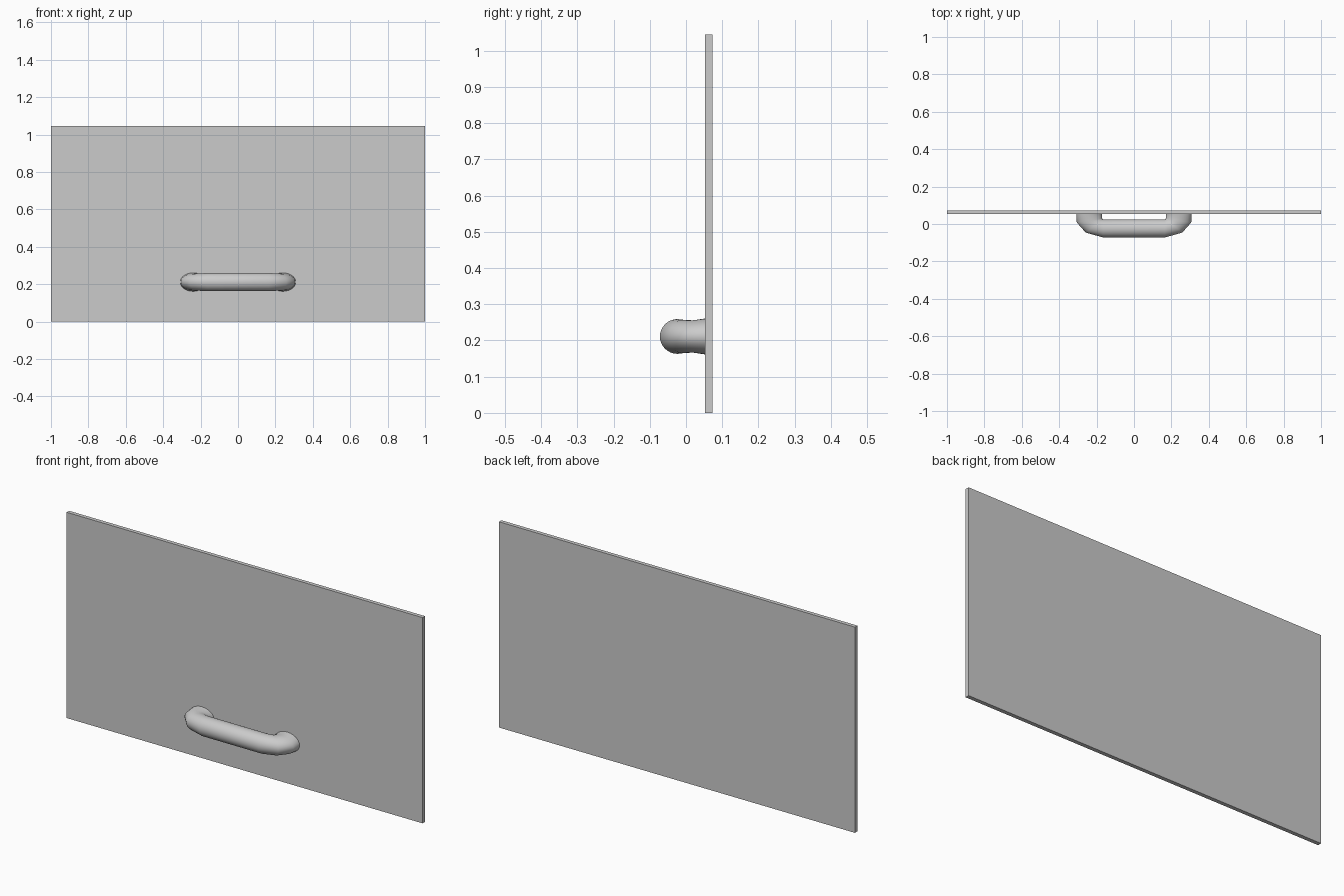
import bpy, bmesh, math
from mathutils import Vector

if "Cube" in bpy.data.objects:
    bpy.data.objects.remove(bpy.data.objects["Cube"])

def make_object(name, bm):
    bmesh.ops.recalc_face_normals(bm, faces=bm.faces)
    mesh = bpy.data.meshes.new(name)
    bm.to_mesh(mesh)
    bm.free()
    obj = bpy.data.objects.new(name, mesh)
    bpy.context.collection.objects.link(obj)
    return obj

# Flat drawer front
bm = bmesh.new()
bmesh.ops.create_cube(bm, size=1)
for v in bm.verts:
    v.co = Vector((v.co.x * 2, v.co.y * 0.02 + 0.063, v.co.z * 1.045 + 0.5225))
make_object("drawer_front", bm)

# Bow handle: oval rings fanned around the inside corner, mirrored in x
# each station: outer x, outer y, inner x, inner y, half height
half = [(-0.309, 0.056, -0.170, 0.056, 0.050),
        (-0.306, 0.008, -0.170, 0.029, 0.0445),
        (-0.258, -0.046, -0.169, 0.026, 0.046),
        (-0.165, -0.072, -0.165, 0.025, 0.048)]
stations = half + [(-a, b, -c, d, h) for a, b, c, d, h in reversed(half)]
SIDES, MID_Z = 32, 0.211

bm = bmesh.new()
rings = []
for ox, oy, ix, iy, h in stations:
    outer, inner = Vector((ox, oy, MID_Z)), Vector((ix, iy, MID_Z))
    mid, arm = (outer + inner) / 2, (outer - inner) / 2
    angles = [2 * math.pi * i / SIDES for i in range(SIDES)]
    rings.append([bm.verts.new(mid + arm * math.cos(t) + Vector((0, 0, h * math.sin(t))))
                  for t in angles])
for r, s in zip(rings, rings[1:]):
    for i in range(SIDES):
        j = (i + 1) % SIDES
        bm.faces.new((r[i], r[j], s[j], s[i]))
bm.faces.new(rings[0])
bm.faces.new(rings[-1])
handle = make_object("handle", bm)

bpy.context.view_layer.objects.active = handle
handle.select_set(True)
bpy.ops.object.shade_smooth_by_angle(angle=math.radians(40))
